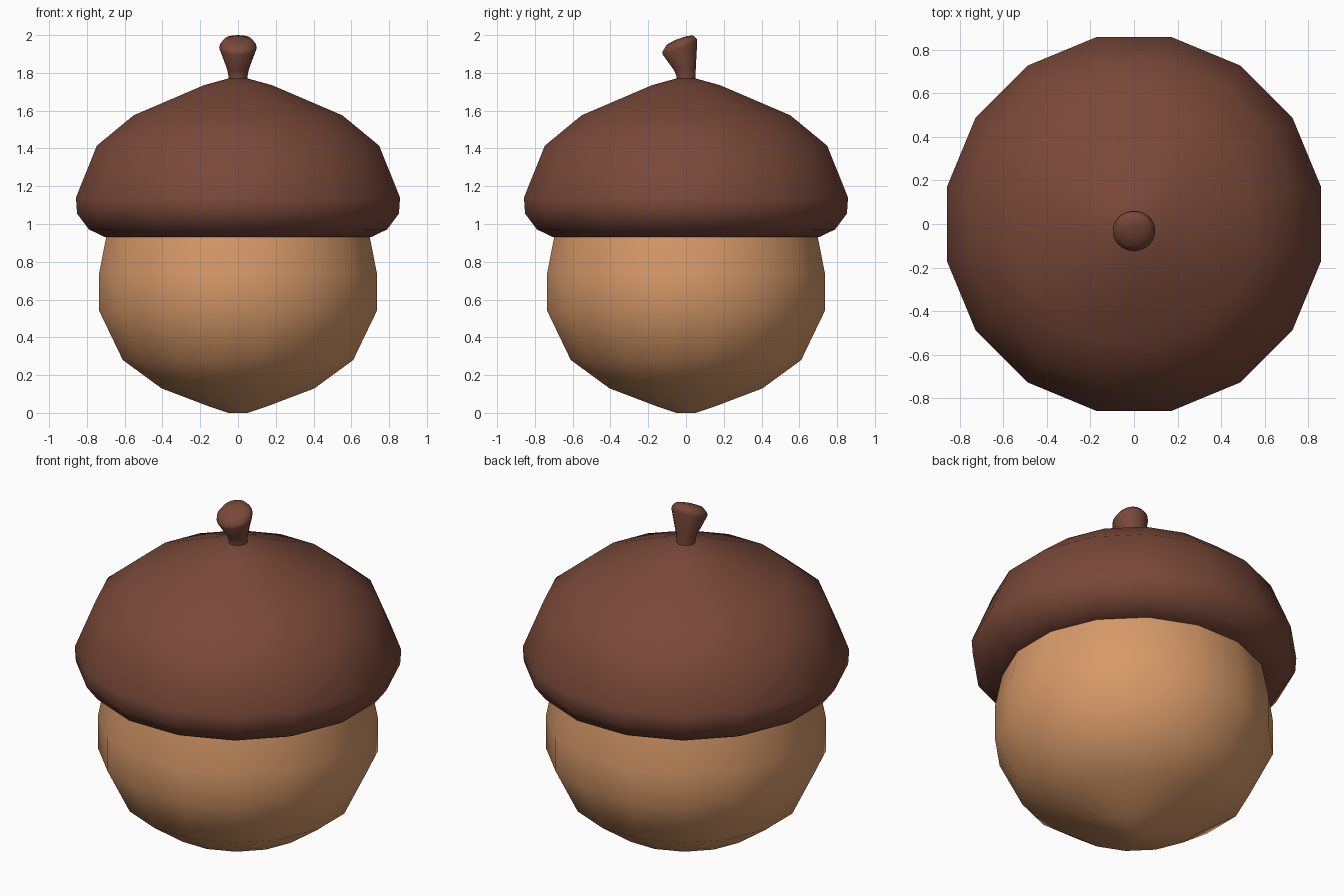
import bpy, bmesh
from math import cos, sin, pi, radians

if "Cube" in bpy.data.objects:
    bpy.data.objects.remove(bpy.data.objects["Cube"])


def material(name, rgb):
    m = bpy.data.materials.new(name)
    m.diffuse_color = (*rgb, 1)
    m.use_nodes = True
    m.node_tree.nodes["Principled BSDF"].inputs["Base Color"].default_value = m.diffuse_color
    return m


def loft(name, rings, sides, mat, cap_start=False, cap_end=False):
    """Skin a stack of rings: (radius, centre z, centre y, tilt in degrees)."""
    bm = bmesh.new()
    loops = []
    for r, z, y, tilt in rings:
        t = radians(tilt)
        loop = []
        for i in range(sides):
            a = 2 * pi * (i + 0.5) / sides
            u, v = r * cos(a), r * sin(a)
            loop.append(bm.verts.new((u, y + v * cos(t), z + v * sin(t))))
        loops.append(loop)
    for a, b in zip(loops, loops[1:]):
        for i in range(sides):
            j = (i + 1) % sides
            bm.faces.new((a[i], a[j], b[j], b[i]))
    if cap_start:
        bm.faces.new(loops[0][::-1])
    if cap_end:
        bm.faces.new(loops[-1])
    for f in bm.faces:
        f.smooth = True
    me = bpy.data.meshes.new(name)
    bm.to_mesh(me)
    bm.free()
    me.materials.append(mat)
    ob = bpy.data.objects.new(name, me)
    bpy.context.collection.objects.link(ob)
    return ob


def upright(profile):
    # silhouette half-widths become corner radii of a 16-sided ring
    return [(x / cos(pi / 16), z, 0, 0) for x, z in profile]


brown = material("cap_brown", (0.19, 0.065, 0.04))
tan = material("nut_tan", (0.68, 0.32, 0.14))

# Nut body, with its upper edge tucked under the cap
nut = [(0.05, 0.0), (0.15, 0.033), (0.405, 0.13), (0.61, 0.28),
       (0.735, 0.54), (0.735, 0.74), (0.697, 0.935)]
loft("nut", upright(nut), 16, tan, cap_start=True)

# Cap with a rolled rim
cap = [(0.69, 0.93), (0.705, 0.93), (0.79, 0.972), (0.852, 1.055), (0.858, 1.14),
       (0.747, 1.415), (0.553, 1.575), (0.18, 1.735), (0.045, 1.772)]
loft("cap", upright(cap), 16, brown, cap_end=True)

# Flared stem leaning to the front
stem = [(0.05, 1.755, 0, 0), (0.051, 1.785, 0, 3), (0.058, 1.82, -0.005, 8),
        (0.098, 1.93, -0.032, 20), (0.097, 1.947, -0.033, 20),
        (0.075, 1.974, -0.032, 20), (0.03, 1.982, -0.034, 20)]
loft("stem", stem, 24, brown, cap_end=True)
